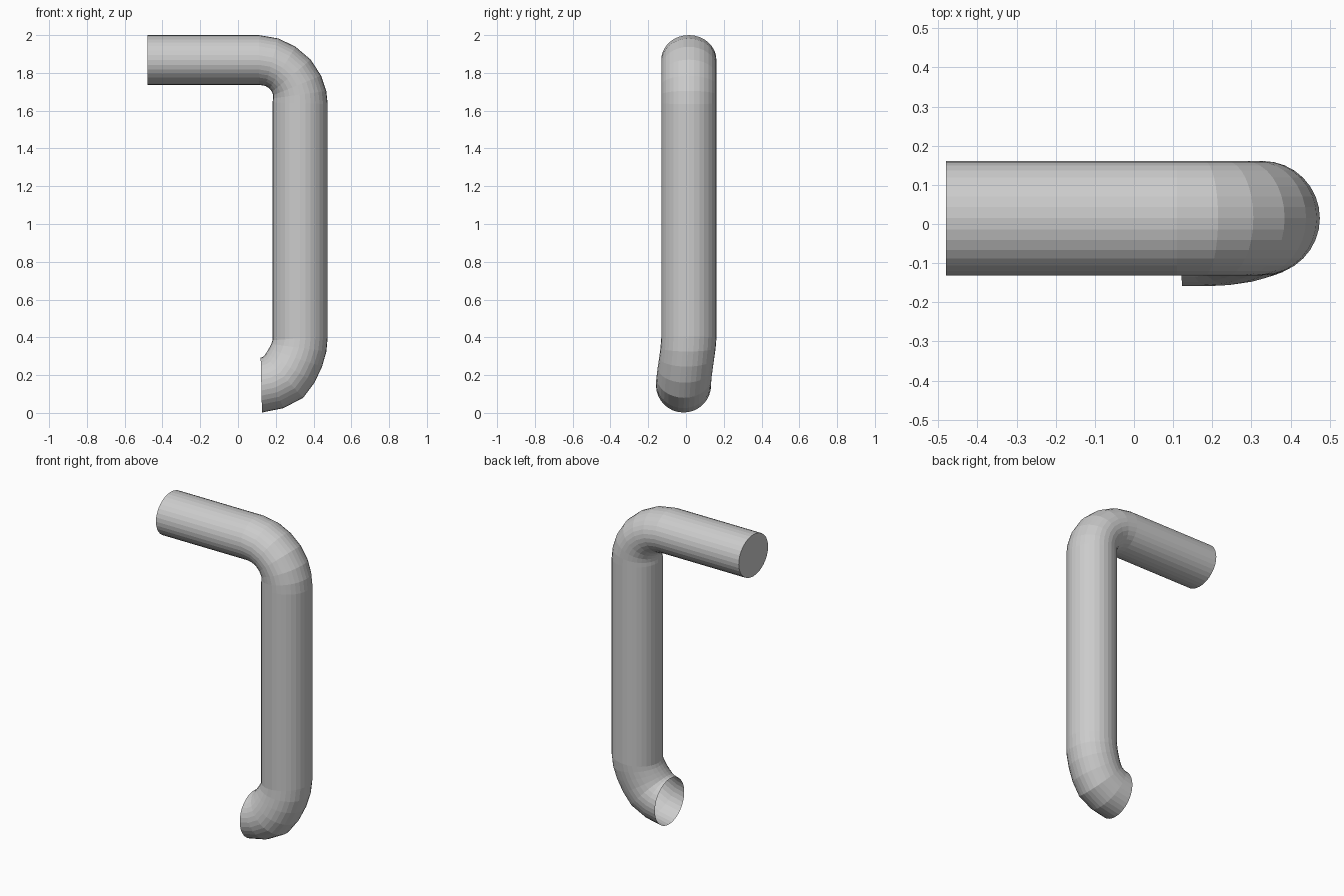
import bpy, bmesh, math
from mathutils import Vector

SIDES = 32
RADIUS_Y = 0.146

# Cross-sections along the pipe: outer x, outer z, inner x, inner z, centre y
sections = [
    # straight upper arm
    (-0.48, 2.0, -0.48, 1.737, 0.015),
    (0.11, 2.0, 0.11, 1.737, 0.015),
    # upper elbow
    (0.215, 1.982, 0.145, 1.731, 0.015),
    (0.305, 1.938, 0.167, 1.717, 0.015),
    (0.385, 1.870, 0.180, 1.700, 0.015),
    (0.440, 1.785, 0.186, 1.682, 0.015),
    (0.467, 1.705, 0.186, 1.665, 0.015),
    (0.475, 1.635, 0.183, 1.645, 0.015),
    # straight upright and lower elbow
    (0.475, 0.405, 0.183, 0.385, 0.015),
    (0.468, 0.325, 0.176, 0.365, 0.011),
    (0.445, 0.245, 0.163, 0.340, 0.004),
    (0.405, 0.160, 0.150, 0.318, -0.004),
    (0.345, 0.080, 0.140, 0.303, -0.010),
    (0.240, 0.025, 0.131, 0.296, -0.013),
    (0.127, 0.002, 0.120, 0.292, -0.013),
]

bm = bmesh.new()
rings = []
for ox, oz, ix, iz, yc in sections:
    outer, inner = Vector((ox, yc, oz)), Vector((ix, yc, iz))
    centre, half = (outer + inner) / 2, (outer - inner) / 2
    ring = []
    for i in range(SIDES):
        a = math.tau * i / SIDES
        ring.append(bm.verts.new(centre + half * math.cos(a)
                                 + Vector((0, RADIUS_Y * math.sin(a), 0))))
    rings.append(ring)

# Skin the sections; the arm end is capped, the lower mouth stays open
for r0, r1 in zip(rings, rings[1:]):
    for i in range(SIDES):
        j = (i + 1) % SIDES
        bm.faces.new((r0[i], r0[j], r1[j], r1[i]))
bm.faces.new(rings[0][::-1])
bmesh.ops.recalc_face_normals(bm, faces=bm.faces)

mesh = bpy.data.meshes.new("bent_pipe")
bm.to_mesh(mesh)
bm.free()
pipe = bpy.data.objects.new("bent_pipe", mesh)
bpy.context.collection.objects.link(pipe)
